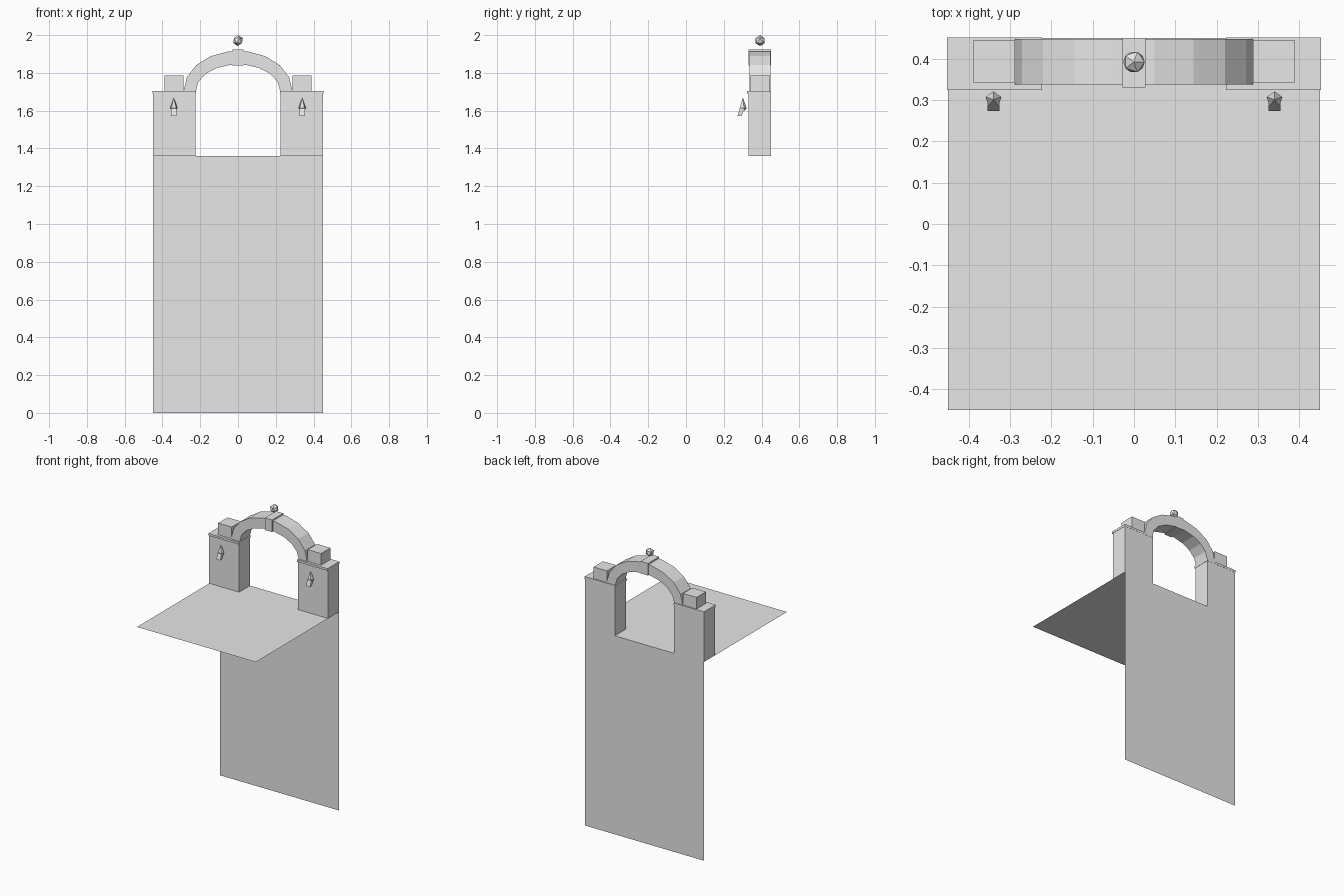
import bpy, bmesh
from math import sin, cos, radians
from mathutils import Matrix

cube = bpy.data.objects.get("Cube")
if cube:
    bpy.data.objects.remove(cube, do_unlink=True)

stone = bpy.data.materials.new("stone_grey")
stone.use_nodes = True
GREY = (0.8, 0.8, 0.8, 1)
stone.diffuse_color = GREY
stone.node_tree.nodes["Principled BSDF"].inputs["Base Color"].default_value = GREY

FLOOR = 1.36   # height of the paving
HALF = 0.45    # half width of the paving
TOP = 1.705    # top of the pillars


def finish(name, bm):
    mesh = bpy.data.meshes.new(name)
    bm.to_mesh(mesh)
    bm.free()
    mesh.materials.append(stone)
    obj = bpy.data.objects.new(name, mesh)
    bpy.context.collection.objects.link(obj)
    return obj


def box(name, x, y, z):
    """Box from three (low, high) ranges."""
    bm = bmesh.new()
    size = [b - a for a, b in (x, y, z)]
    mid = [(a + b) / 2 for a, b in (x, y, z)]
    bmesh.ops.create_cube(bm, size=1, matrix=Matrix.Translation(mid) @ Matrix.Diagonal((*size, 1)))
    return finish(name, bm)


def sheet(name, points):
    bm = bmesh.new()
    bm.faces.new([bm.verts.new(p) for p in points])
    return finish(name, bm)


# Paving base and the thin wall that drops below its back edge
sheet("paving_base", [(-HALF, -HALF, FLOOR), (HALF, -HALF, FLOOR),
                      (HALF, HALF, FLOOR), (-HALF, HALF, FLOOR)])
sheet("lower_wall", [(HALF, HALF, 0), (-HALF, HALF, 0),
                     (-HALF, HALF, FLOOR), (HALF, HALF, FLOOR)])

# Paving slabs: W = whole cell, V = split side by side, H = split front and back
bm = bmesh.new()
CELL, GAP = HALF / 2, 0.005


def slab(x0, x1, y0, y1):
    lo, hi = -HALF + 0.002, HALF - 0.002
    x0, y0 = max(x0 + GAP, lo) if x0 > -HALF else lo, y0 + GAP if y0 > -HALF else lo
    x1, y1 = min(x1 - GAP, hi) if x1 < HALF else hi, y1 - GAP if y1 < HALF else hi
    bm.faces.new([bm.verts.new((x, y, FLOOR + 0.001))
                  for x, y in ((x0, y0), (x1, y0), (x1, y1), (x0, y1))])


for row, kinds in enumerate(("VHVH", "WHHW", "WVWH", "WWWW")):
    for col, kind in enumerate(kinds):
        x, y = -HALF + col * CELL, -HALF + row * CELL
        if kind == "V":
            slab(x, x + CELL / 2, y, y + CELL)
            slab(x + CELL / 2, x + CELL, y, y + CELL)
        elif kind == "H":
            slab(x, x + CELL, y, y + CELL / 2)
            slab(x, x + CELL, y + CELL / 2, y + CELL)
        else:
            slab(x, x + CELL, y, y + CELL)
finish("paving_slabs", bm)


# Arch: nine-segment elliptical band
def arch_point(angle, radius_x, rise, y):
    return radius_x * cos(angle), y, TOP + rise * sin(angle)


bm = bmesh.new()
rings = []
for i in range(10):
    a = radians(20 * i)
    rings.append([bm.verts.new(p) for p in (
        arch_point(a, 0.288, 0.212, 0.337), arch_point(a, 0.288, 0.212, 0.447),
        arch_point(a, 0.223, 0.14, 0.447), arch_point(a, 0.223, 0.14, 0.337))])
for r, s in zip(rings, rings[1:]):
    for k in range(4):
        n = (k + 1) % 4
        bm.faces.new((r[k], r[n], s[n], s[k]))
bm.faces.new(rings[0])
bm.faces.new(rings[-1])
bmesh.ops.recalc_face_normals(bm, faces=bm.faces)
finish("arch", bm)

# Keystone and the faceted ball floating above it
box("keystone", (-0.028, 0.028), (0.33, 0.45), (1.84, 1.923))
bm = bmesh.new()
bmesh.ops.create_icosphere(bm, subdivisions=1, radius=0.029,
                           matrix=Matrix.Translation((0, 0.392, 1.971)))
finish("top_ball", bm)

# Pillars, caps, corner blocks and torches on both sides
for side, s in (("right", -1), ("left", 1)):
    def span(a, b):
        return tuple(sorted((s * a, s * b)))

    box(side + "_pillar", span(0.224, HALF), (0.331, HALF), (FLOOR, 1.69))
    box(side + "_pillar_cap", span(0.222, 0.452), (0.324, 0.451), (1.69, TOP))
    box(side + "_corner_block", span(0.288, 0.39), (0.342, 0.444), (TOP, 1.785))

    # Torch holder leans forward towards its foot
    holder = box(side + "_torch_holder", span(0.325, 0.355), (0.285, 0.311), (1.573, 1.612))
    for v in holder.data.vertices:
        if v.co.z < 1.6:
            v.co.y += -0.012 if v.co.y < 0.3 else -0.018

    # Flame: five-sided spike with a short pointed base
    bm = bmesh.new()
    for low, high, r0, r1 in ((1.602, 1.615, 0.012, 0.02), (1.615, 1.67, 0.02, 0)):
        bmesh.ops.create_cone(bm, cap_ends=True, segments=5, radius1=r0, radius2=r1,
                              depth=high - low,
                              matrix=Matrix.Translation((s * 0.34, 0.301, (low + high) / 2)))
    finish(side + "_torch_flame", bm)
